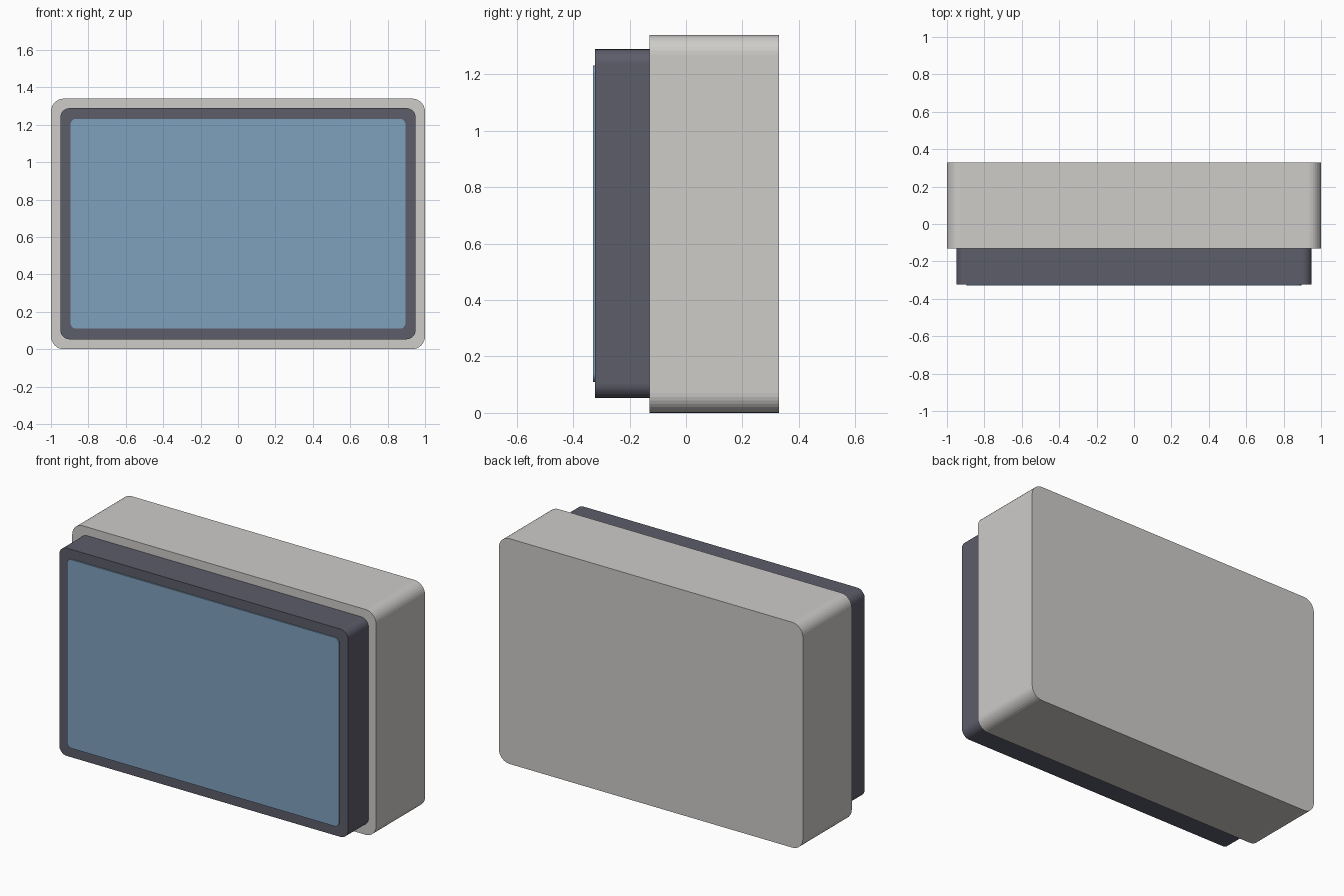
import bpy
import bmesh
from math import cos, sin, pi

default = bpy.data.objects.get("Cube")
if default:
    bpy.data.objects.remove(default, do_unlink=True)


def linear(c):
    c /= 255
    return ((c + 0.055) / 1.055) ** 2.4 if c > 0.04 else c / 12.92


def material(name, *rgb):
    mat = bpy.data.materials.new(name)
    color = [linear(c) for c in rgb] + [1]
    mat.use_nodes = True
    mat.diffuse_color = color
    mat.node_tree.nodes["Principled BSDF"].inputs["Base Color"].default_value = color
    return mat


def rounded_slab(name, mat, half_width, bottom, top, front, back, radius, steps=8):
    """Rounded rectangle in the xz plane, extruded from front to back."""
    centres = [(half_width - radius, top - radius), (radius - half_width, top - radius),
               (radius - half_width, bottom + radius), (half_width - radius, bottom + radius)]
    bm = bmesh.new()
    outline = []
    for corner, (cx, cz) in enumerate(centres):
        for i in range(steps + 1):
            a = (corner + i / steps) * pi / 2
            outline.append(bm.verts.new((cx + radius * cos(a), front, cz + radius * sin(a))))
    face = bm.faces.new(outline)
    extruded = bmesh.ops.extrude_face_region(bm, geom=[face], use_keep_orig=True)["geom"]
    moved = [v for v in extruded if isinstance(v, bmesh.types.BMVert)]
    bmesh.ops.translate(bm, verts=moved, vec=(0, back - front, 0))
    bmesh.ops.recalc_face_normals(bm, faces=bm.faces)
    mesh = bpy.data.meshes.new(name)
    bm.to_mesh(mesh)
    bm.free()
    mesh.materials.append(mat)
    obj = bpy.data.objects.new(name, mesh)
    bpy.context.collection.objects.link(obj)
    return obj


# Pale housing, dark bezel and thin blue screen
rounded_slab("housing", material("warm light grey", 206, 204, 201), 1.0, 0, 1.34, -0.13, 0.33, 0.07)
rounded_slab("bezel", material("dark slate", 92, 93, 106), 0.95, 0.053, 1.289, -0.323, -0.13, 0.05)
rounded_slab("screen", material("soft blue", 127, 161, 190), 0.895, 0.11, 1.232, -0.33, -0.323, 0.03)
